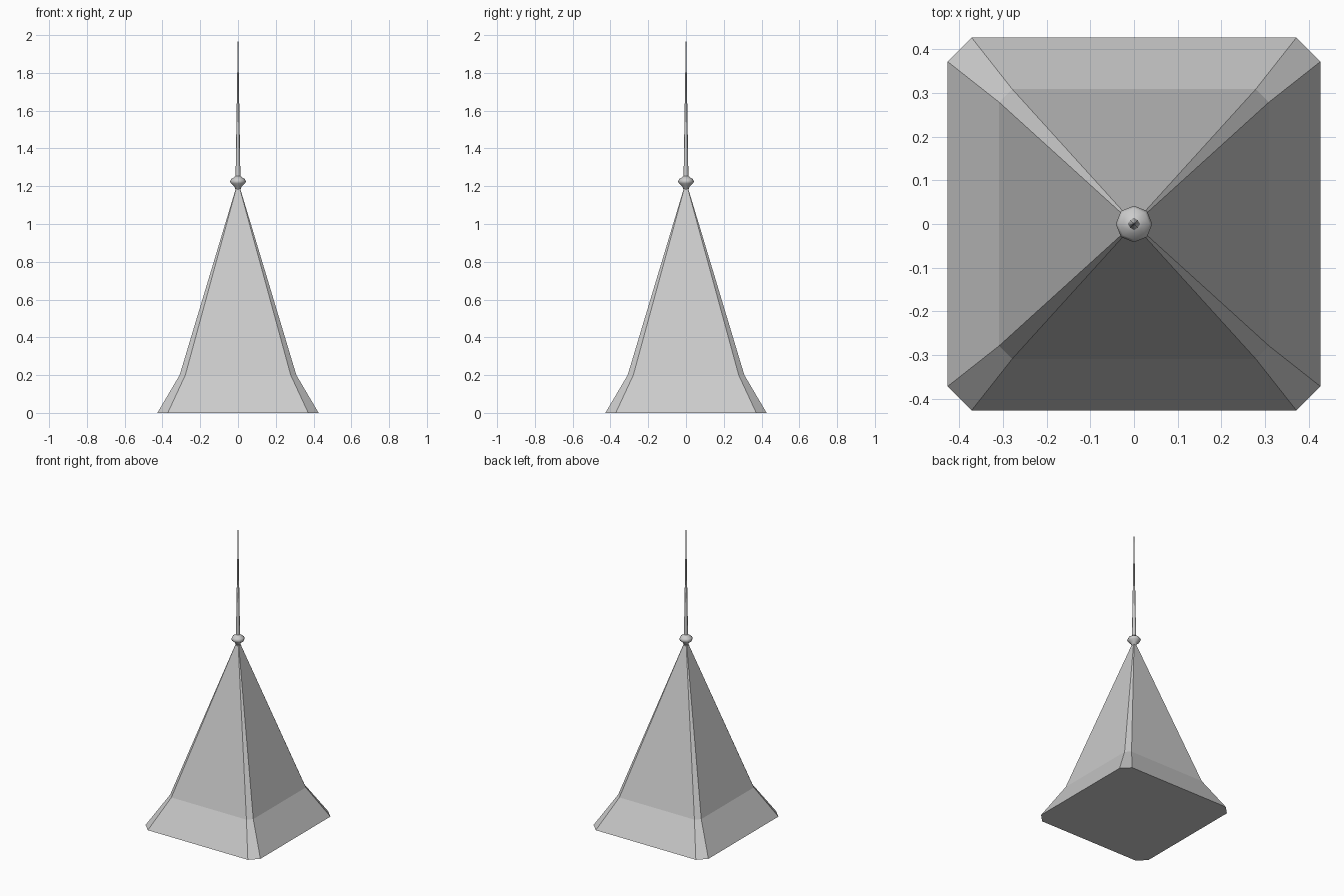
import bpy, bmesh, math

cube = bpy.data.objects.get("Cube")
if cube:
    bpy.data.objects.remove(cube, do_unlink=True)

grey = bpy.data.materials.new("light grey")
grey.use_nodes = True
grey.diffuse_color = (0.6, 0.6, 0.6, 1)
grey.node_tree.nodes["Principled BSDF"].inputs["Base Color"].default_value = (0.6, 0.6, 0.6, 1)


def loft(name, rings):
    """Skin equal-length rings of points, capping both ends."""
    bm = bmesh.new()
    loops = [[bm.verts.new(p) for p in ring] for ring in rings]
    n = len(loops[0])
    for low, high in zip(loops, loops[1:]):
        for i in range(n):
            j = (i + 1) % n
            bm.faces.new((low[i], low[j], high[j], high[i]))
    bm.faces.new(loops[0][::-1])
    bm.faces.new(loops[-1])
    bmesh.ops.recalc_face_normals(bm, faces=bm.faces)
    mesh = bpy.data.meshes.new(name)
    bm.to_mesh(mesh)
    bm.free()
    mesh.materials.append(grey)
    obj = bpy.data.objects.new(name, mesh)
    bpy.context.collection.objects.link(obj)
    return obj


def chamfered_square(z, half, flat):
    """Square with cut corners; flat is half the straight side."""
    ring = []
    x, y = half, flat
    for _ in range(4):
        ring += [(x, -y, z), (x, y, z)]
        x, y = y, x
        x, y = -x, y
        x, y = -half if x < 0 else x, y
        break
    ring = []
    for k in range(4):
        c, s = round(math.cos(k * math.pi / 2)), round(math.sin(k * math.pi / 2))
        for side in (-flat, flat):
            ring.append((c * half - s * side, s * half + c * side, z))
    return ring


def octagon(z, r):
    return [(r * math.cos(k * math.pi / 4), r * math.sin(k * math.pi / 4), z) for k in range(8)]


def smooth(obj, angle):
    bpy.ops.object.select_all(action="DESELECT")
    obj.select_set(True)
    bpy.context.view_layer.objects.active = obj
    bpy.ops.object.shade_smooth_by_angle(angle=math.radians(angle))


# Steep roof with flared eaves and narrow corner faces
loft("flared_roof", [chamfered_square(*r) for r in
                     ((0, 0.427, 0.372), (0.2, 0.309, 0.279), (1.2, 0.008, 0.006))])

# Rounded knob on the peak
knob = loft("finial_knob", [octagon(*r) for r in
                            ((1.17, 0.008), (1.2, 0.02), (1.215, 0.038), (1.226, 0.042),
                             (1.238, 0.036), (1.248, 0.02), (1.255, 0.012))])
smooth(knob, 60)

# Tapering needle
needle = loft("finial_needle", [octagon(*r) for r in ((1.24, 0.013), (2.0, 0.0008))])
smooth(needle, 60)
